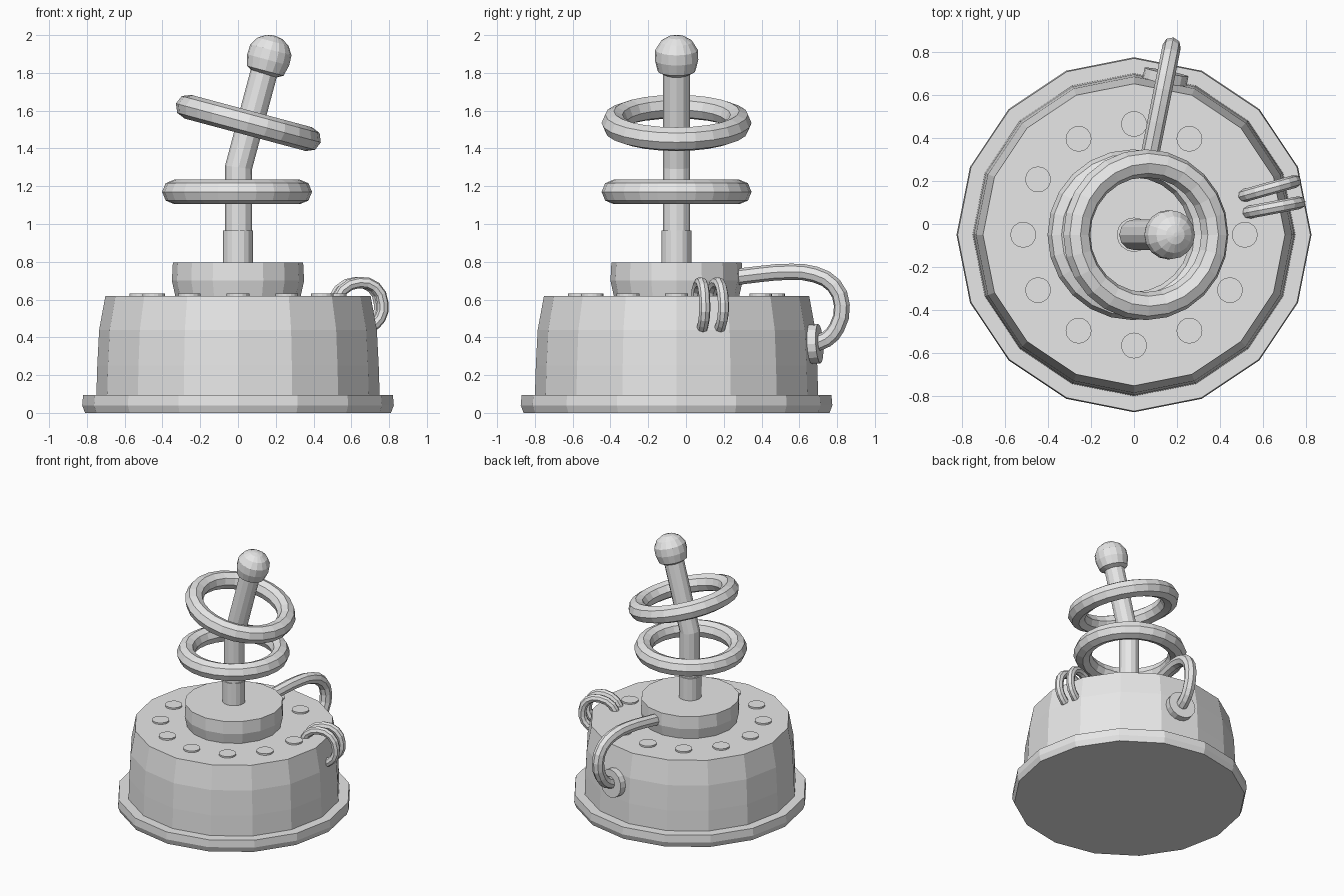
import bpy, bmesh, math
from mathutils import Vector, Matrix

cube = bpy.data.objects.get("Cube")
if cube:
    bpy.data.objects.remove(cube, do_unlink=True)

AXIS_Y = -0.05              # the body axis sits slightly forward
TILT = math.radians(15)     # lean of the upper mast

grey = bpy.data.materials.new("plain_grey")
grey.use_nodes = True
grey.diffuse_color = (0.8, 0.8, 0.8, 1)
grey.node_tree.nodes["Principled BSDF"].inputs["Base Color"].default_value = grey.diffuse_color


def add_object(name, data, matrix=None):
    obj = bpy.data.objects.new(name, data)
    bpy.context.collection.objects.link(obj)
    data.materials.append(grey)
    if matrix:
        obj.matrix_world = matrix
    return obj


def lathe(name, profile, sides, matrix):
    """Closed solid turned from (radius, height) points, bottom to top."""
    bm = bmesh.new()
    rings = []
    for r, z in profile:
        rings.append([bm.verts.new((r * math.cos(a), r * math.sin(a), z))
                      for a in (math.tau * i / sides for i in range(sides))])
    for low, high in zip(rings, rings[1:]):
        for i in range(sides):
            j = (i + 1) % sides
            bm.faces.new((low[i], low[j], high[j], high[i]))
    bm.faces.new(rings[0][::-1])
    bm.faces.new(rings[-1])
    mesh = bpy.data.meshes.new(name)
    bm.to_mesh(mesh)
    bm.free()
    return add_object(name, mesh, matrix)


def torus(name, major, minor, matrix, around=24, sides=8):
    bm = bmesh.new()
    grid = []
    for i in range(around):
        a = math.tau * i / around
        row = []
        for k in range(sides):
            b = math.tau * k / sides
            r = major + minor * math.cos(b)
            row.append(bm.verts.new((r * math.cos(a), r * math.sin(a), minor * math.sin(b))))
        grid.append(row)
    for i in range(around):
        p, q = grid[i], grid[(i + 1) % around]
        for k in range(sides):
            m = (k + 1) % sides
            bm.faces.new((p[k], q[k], q[m], p[m]))
    mesh = bpy.data.meshes.new(name)
    bm.to_mesh(mesh)
    bm.free()
    return add_object(name, mesh, matrix)


def tube(name, points, radius, bevel=2, curved=True):
    """Round tube along a path, turned into a flat-shaded mesh."""
    curve = bpy.data.curves.new(name, 'CURVE')
    curve.dimensions = '3D'
    curve.bevel_depth = radius
    curve.bevel_resolution = bevel
    curve.use_fill_caps = True
    curve.resolution_u = 2
    spline = curve.splines.new('BEZIER' if curved else 'POLY')
    store = spline.bezier_points if curved else spline.points
    store.add(len(points) - 1)
    for pt, co in zip(store, points):
        if curved:
            pt.co = co
            pt.handle_left_type = pt.handle_right_type = 'AUTO'
        else:
            pt.co = (*co, 1)
    spline.use_smooth = False
    obj = add_object(name, curve)
    bpy.ops.object.select_all(action='DESELECT')
    obj.select_set(True)
    bpy.context.view_layer.objects.active = obj
    bpy.ops.object.convert(target='MESH')
    bpy.context.object.data.shade_flat()


def at(x, z, y=AXIS_Y):
    return Matrix.Translation((x, y, z))


# Base plate, drum and collar
lathe("base_plate", [(0.81, 0), (0.825, 0.04), (0.82, 0.095)], 16, at(0, 0))
lathe("drum", [(0.75, 0.09), (0.745, 0.25), (0.735, 0.44), (0.702, 0.62)], 16, at(0, 0))
lathe("collar", [(0.33, 0.61), (0.35, 0.70), (0.345, 0.795)], 16, at(0, 0))

# Buttons around the drum top, with one place left empty
for i in range(12):
    if i != 1:
        a = math.radians(30 * i)
        lathe("button", [(0.06, 0.61), (0.06, 0.632)], 16,
              at(0.515 * math.cos(a), 0, AXIS_Y + 0.515 * math.sin(a)))

# Mast: sleeve, bent rod and knob
lean = Matrix.Rotation(TILT, 4, 'Y')
bend = Vector((0.003, AXIS_Y, 1.30))
along = lean @ Vector((0, 0, 1))
lathe("mast_sleeve", [(0.08, 0.78), (0.08, 0.965)], 16, at(0, 0))
tube("mast_rod", [(0.003, AXIS_Y, 0.8), bend, bend + along * 0.58], 0.072, 4, False)
lathe("mast_knob", [(0.06, -0.102), (0.1, -0.08), (0.115, -0.02), (0.113, 0.035),
                    (0.085, 0.08), (0.045, 0.105), (0.01, 0.112)], 16,
      at(0.165, 1.888) @ lean)

# Level ring and leaning ring
torus("lower_ring", 0.332, 0.065, at(-0.005, 1.17))
torus("upper_ring", 0.332, 0.065, at(0.055, 1.535) @ lean)

# Large hose from the collar round to a flange on the drum wall
out = Vector((0.196, 0.98, 0))
hose = [(0.29, 0.715), (0.45, 0.735), (0.62, 0.747), (0.75, 0.732), (0.85, 0.675),
        (0.893, 0.57), (0.865, 0.45), (0.81, 0.39), (0.73, 0.362)]
tube("large_hose", [Vector((0, AXIS_Y, z)) + out * s for s, z in hose], 0.043)
flange_dir = (out + Vector((0, 0, 0.06))).to_track_quat('Z', 'Y').to_matrix().to_4x4()
spot = out * 0.745
lathe("hose_flange", [(0.104, -0.025), (0.104, 0.027)], 16,
      at(spot.x, 0.365, AXIS_Y + spot.y) @ flange_dir)

# Two small hoses arching over the drum rim
arch = [(0.0, 0.59), (0.03, 0.65), (0.12, 0.69), (0.21, 0.665),
        (0.25, 0.58), (0.235, 0.5), (0.18, 0.45)]
for name, start, slope in (("small_hose_back", (0.505, 0.13), 0.28),
                           ("small_hose_front", (0.525, 0.053), 0.19)):
    step = Vector((1, slope, 0)) * 0.97
    tube(name, [Vector((*start, z)) + step * s for s, z in arch], 0.03)
